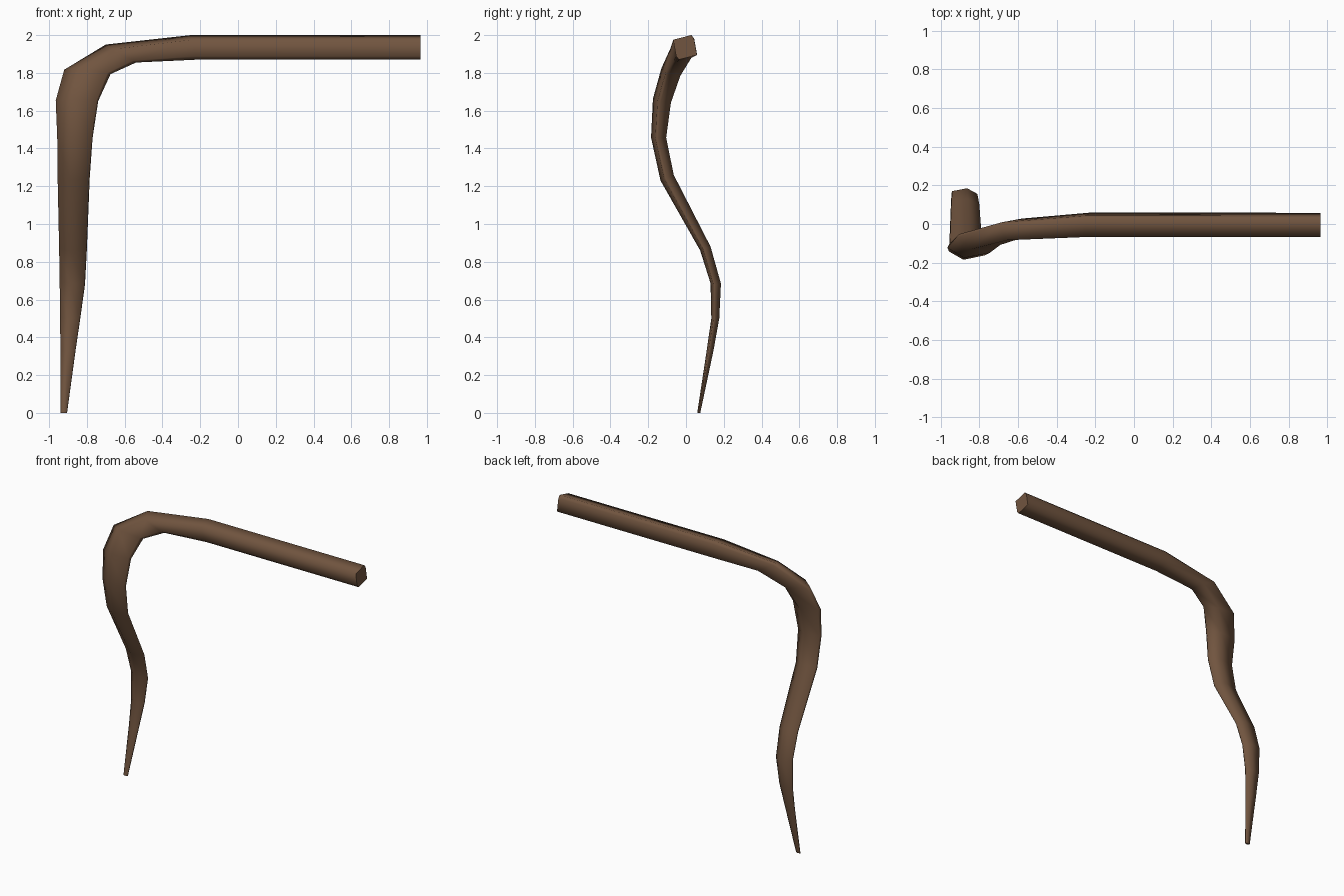
import bpy, bmesh

if "Cube" in bpy.data.objects:
    bpy.data.objects.remove(bpy.data.objects["Cube"])

# Bark-brown material
brown = bpy.data.materials.new("brown wood")
brown.diffuse_color = (0.165, 0.09, 0.05, 1)
brown.use_nodes = True
brown.node_tree.nodes["Principled BSDF"].inputs["Base Color"].default_value = brown.diffuse_color

# Half of the point-symmetric six-sided section: (outward, sideways)
STEM = [(0.2, -1), (1, 0.07), (0.95, 0.45)]
BAR = [(0.62, -1), (1, 0.51), (0.72, 0.75)]

# Rings: outer x, outer z, inner x, inner z, y centre, y half width, back tilt, stem-to-bar blend
RINGS = [
    (-.940, 0.00, -.905, 0.00, .0675, .008, 0, 0),
    (-.940, 0.33, -.860, 0.33, .1275, .018, 0, 0),
    (-.942, 0.50, -.835, 0.50, .155, .021, 0, 0),
    (-.944, 0.69, -.810, 0.68, .1575, .0275, 0, 0),
    (-.947, 0.87, -.800, 0.87, .1025, .0275, .01, 0),
    (-.955, 1.245, -.785, 1.245, -.10, .035, .015, 0),
    (-.957, 1.46, -.770, 1.455, -.145, .04, 0, 0),
    (-.965, 1.655, -.740, 1.65, -.1275, .0475, -.01, .1),
    (-.920, 1.82, -.675, 1.79, -.08, .05, -.015, .35),
    (-.700, 1.95, -.540, 1.855, -.028, .056, 0, .7),
    (-.250, 2.00, -.220, 1.87, -.004, .063, 0, 1),
    (.965, 2.00, .965, 1.87, -.005, .063, 0, 1),
]

# Bent branch: skin the rings, then cap both ends
bm = bmesh.new()
loops = []
for ox, oz, ix, iz, yc, hy, tilt, t in RINGS:
    half = [(a[0] + (b[0] - a[0]) * t, a[1] + (b[1] - a[1]) * t) for a, b in zip(STEM, BAR)]
    section = half + [(-n, -s) for n, s in half]
    cx, cz = (ox + ix) / 2, (oz + iz) / 2
    hx, hz = (ox - ix) / 2, (oz - iz) / 2
    loops.append([bm.verts.new((cx + hx * n, yc + hy * s, cz + hz * n + tilt * s))
                  for n, s in section])
for a, b in zip(loops, loops[1:]):
    for i in range(6):
        j = (i + 1) % 6
        bm.faces.new((a[i], a[j], b[j], b[i])).smooth = True
for cap in (loops[0], loops[-1]):
    face = bm.faces.new(cap)
    for e in face.edges:
        e.smooth = False
bmesh.ops.recalc_face_normals(bm, faces=bm.faces[:])

mesh = bpy.data.meshes.new("bent_branch")
bm.to_mesh(mesh)
bm.free()
mesh.materials.append(brown)
branch = bpy.data.objects.new("bent_branch", mesh)
bpy.context.collection.objects.link(branch)
